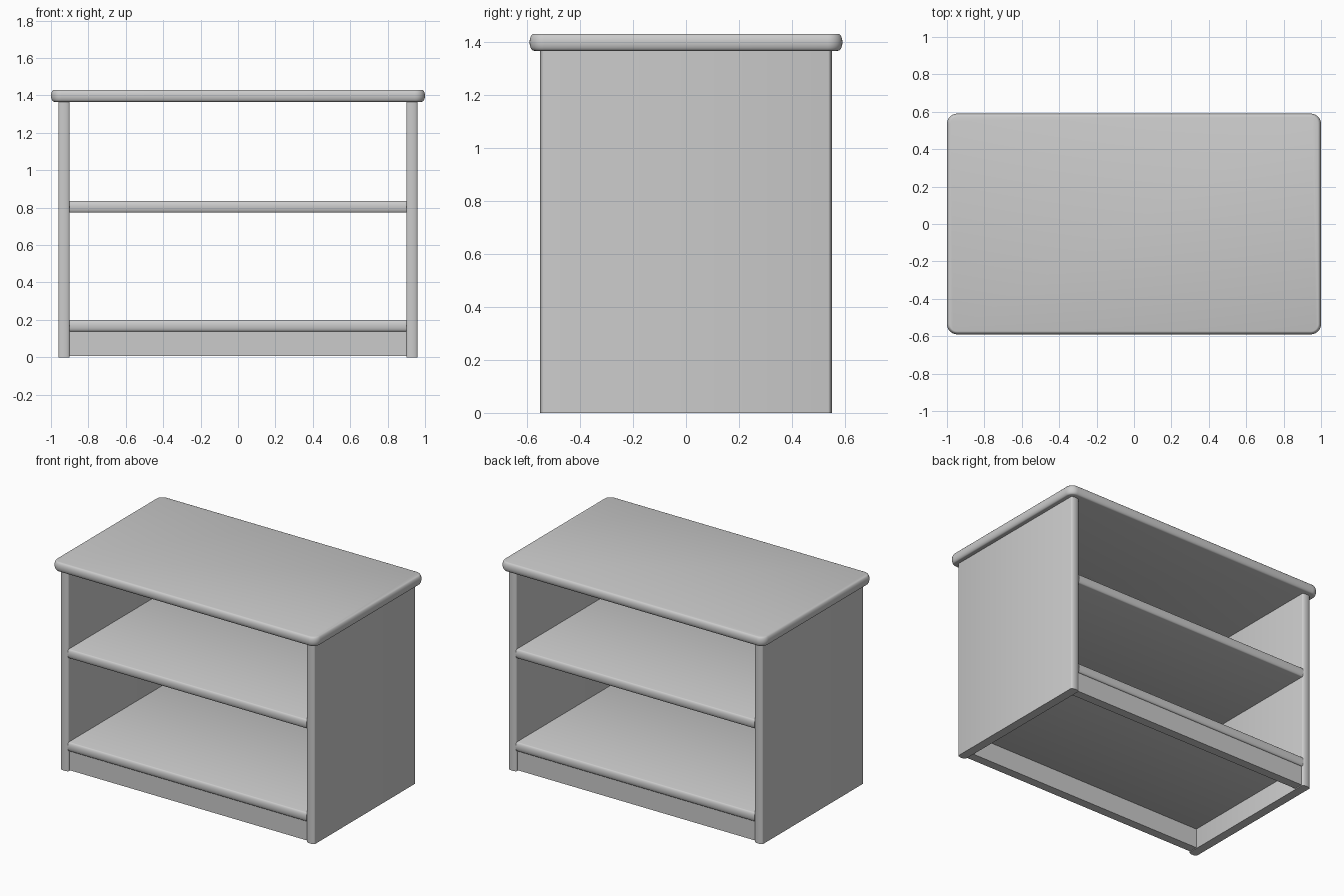
import bpy, bmesh, math

if "Cube" in bpy.data.objects:
    bpy.data.objects.remove(bpy.data.objects["Cube"])


def finish(name, bm):
    bmesh.ops.recalc_face_normals(bm, faces=bm.faces)
    mesh = bpy.data.meshes.new(name)
    bm.to_mesh(mesh)
    bm.free()
    obj = bpy.data.objects.new(name, mesh)
    bpy.context.collection.objects.link(obj)
    bpy.context.view_layer.objects.active = obj
    obj.select_set(True)
    bpy.ops.object.shade_smooth_by_angle(angle=math.radians(32))
    obj.select_set(False)
    return obj


def bulge(thick, depth, n=10):
    """Half-ellipse edge profile: (inset from outer edge, offset across thickness)."""
    return [(depth * (1 - math.cos(a)), thick / 2 * math.sin(a))
            for a in (math.pi * (i / n - 0.5) for i in range(n + 1))]


def board(name, section, axis, lo, hi):
    """Extrude a closed section between lo and hi along axis 'x' or 'z'."""
    place = {'x': lambda p, t: (t, p[0], p[1]), 'z': lambda p, t: (p[1], p[0], t)}[axis]
    bm = bmesh.new()
    rings = [[bm.verts.new(place(p, t)) for p in section] for t in (lo, hi)]
    n = len(section)
    for i in range(n):
        j = (i + 1) % n
        bm.faces.new((rings[0][i], rings[0][j], rings[1][j], rings[1][i]))
    for r in rings:
        bm.faces.new(r)
    return finish(name, bm)


def nosed(half, centre, thick, depth):
    """Board section along y with rounded front and back edges."""
    e = bulge(thick, depth)
    return ([(half - d, centre + o) for d, o in e] +
            [(d - half, centre + o) for d, o in reversed(e)])


# Side panels with rounded front and back edges
for side, s in (("left", -1), ("right", 1)):
    board(side + "_panel", nosed(0.55, s * 0.93, 0.06, 0.013), 'z', 0, 1.366)

# Two shelves with rounded edges, open front and back
for label, z in (("lower", 0.169), ("middle", 0.804)):
    board(label + "_shelf", nosed(0.55, z, 0.062, 0.013), 'x', -0.902, 0.902)

# Plinth boards under the lower shelf
for label, s in (("front", -1), ("back", 1)):
    y0, y1 = s * 0.475, s * 0.535
    board(label + "_plinth", [(y0, 0.006), (y1, 0.006), (y1, 0.14), (y0, 0.14)],
          'x', -0.902, 0.902)

# Table top: rounded rectangle with a bulging edge all round
bm = bmesh.new()
rings = []
for inset, off in bulge(0.064, 0.016):
    r, ring = 0.055 - inset, []
    for k, (sx, sy) in enumerate(((1, 1), (-1, 1), (-1, -1), (1, -1))):
        for i in range(9):
            a = math.pi / 2 * (k + i / 8)
            ring.append(bm.verts.new((sx * 0.945 + r * math.cos(a),
                                      sy * 0.535 + r * math.sin(a), 1.398 + off)))
    rings.append(ring)
for a, b in zip(rings, rings[1:]):
    for i in range(len(a)):
        j = (i + 1) % len(a)
        bm.faces.new((a[i], a[j], b[j], b[i]))
bm.faces.new(rings[0])
bm.faces.new(rings[-1])
finish("top", bm)
